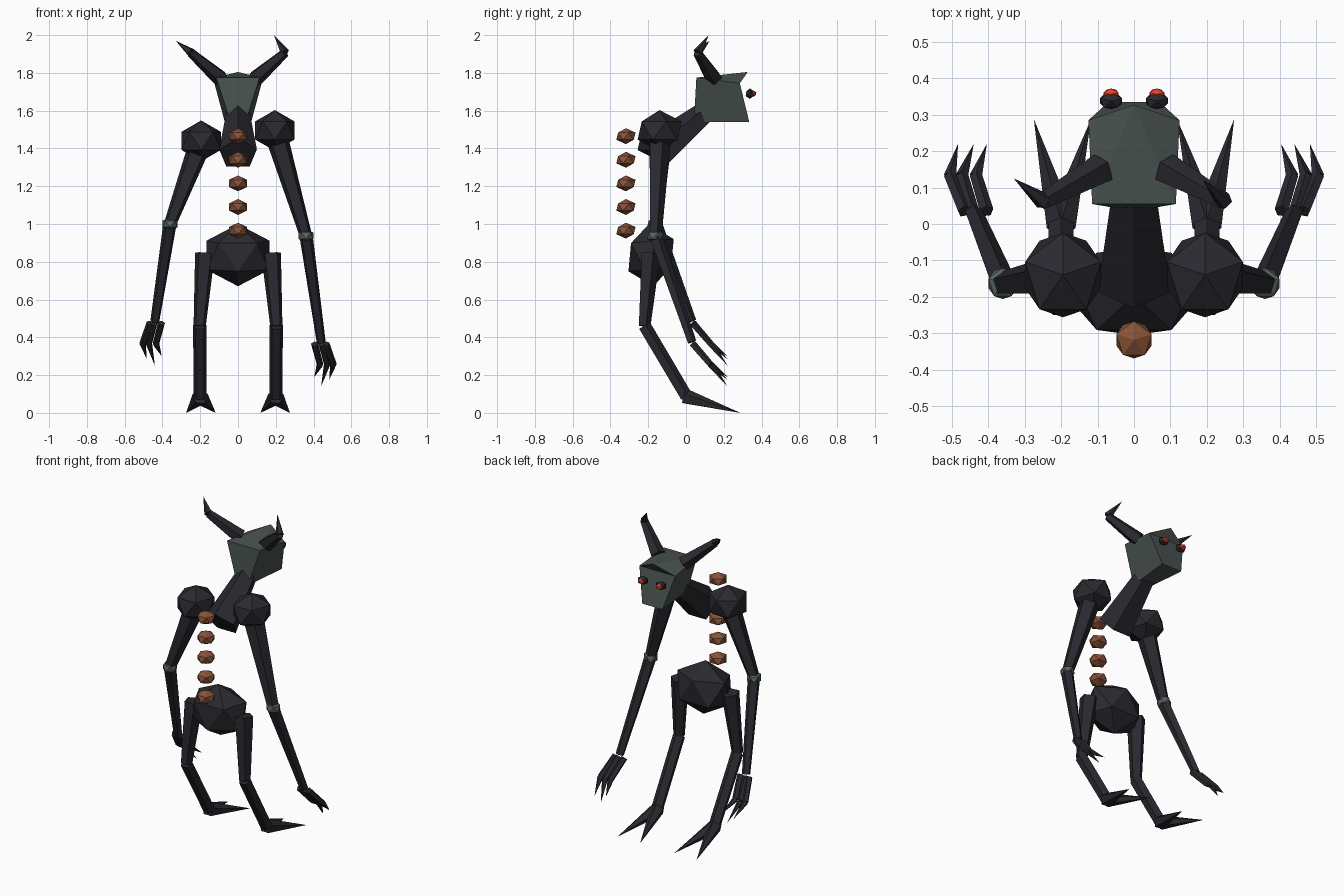
import bpy, bmesh, math
from mathutils import Vector, Matrix

if "Cube" in bpy.data.objects:
    bpy.data.objects.remove(bpy.data.objects["Cube"], do_unlink=True)


def material(name, rgb):
    m = bpy.data.materials.new(name)
    m.use_nodes = True
    m.diffuse_color = (*rgb, 1)
    bsdf = next(n for n in m.node_tree.nodes if n.type == 'BSDF_PRINCIPLED')
    bsdf.inputs["Base Color"].default_value = (*rgb, 1)
    bsdf.inputs["Roughness"].default_value = 0.9
    return m


HIDE = material("dark hide", (0.022, 0.022, 0.029))
SKULL = material("grey green skull", (0.065, 0.085, 0.078))
JOINT = material("pale joint", (0.095, 0.13, 0.12))
RUST = material("rust bone", (0.25, 0.085, 0.04))
RED = material("red eye", (0.8, 0.05, 0.025))


def finish(name, bm, mat):
    bmesh.ops.recalc_face_normals(bm, faces=bm.faces)
    mesh = bpy.data.meshes.new(name)
    bm.to_mesh(mesh)
    bm.free()
    mesh.materials.append(mat)
    obj = bpy.data.objects.new(name, mesh)
    bpy.context.collection.objects.link(obj)
    return obj


def ball(name, centre, radii, mat, tilt=0):
    """Twenty-sided ball stretched along the axes."""
    bm = bmesh.new()
    bmesh.ops.create_icosphere(bm, subdivisions=1, radius=1)
    turn = Matrix.Rotation(tilt, 4, 'X') @ Matrix.Rotation(math.pi / 2, 4, 'Z')
    bmesh.ops.transform(bm, verts=bm.verts, matrix=turn)
    bmesh.ops.scale(bm, verts=bm.verts, vec=radii)
    bmesh.ops.translate(bm, verts=bm.verts, vec=centre)
    return finish(name, bm, mat)


def limb(name, a, b, r1, r2, mat=HIDE, sides=5):
    """Tapered five-sided segment from a to b, ridge on its back."""
    a, b = Vector(a), Vector(b)
    d = (b - a).normalized()
    u = Vector((1, 0, 0))
    u = (u - d * u.dot(d)).normalized()
    v = u.cross(d)
    bm = bmesh.new()
    bmesh.ops.create_cone(bm, cap_ends=True, segments=sides, radius1=r1,
                          radius2=r2, depth=(b - a).length)
    # local ridge (+y) lines up with v
    bmesh.ops.transform(bm, verts=bm.verts, matrix=Matrix.Rotation(
        0 if bm.verts[:][0].co.y > 0 else math.pi, 4, 'Z'))
    frame = Matrix((-u, v, d)).transposed().to_4x4()
    frame.translation = (a + b) / 2
    bmesh.ops.transform(bm, verts=bm.verts, matrix=frame)
    return finish(name, bm, mat)


def chain(name, points, radii):
    for i in range(len(points) - 1):
        limb(f"{name}_{i + 1}", points[i], points[i + 1], radii[i], radii[i + 1])


# Body
ball("pelvis", (0, -0.185, 0.835), (0.195, 0.14, 0.165), HIDE, 0.08)
limb("neck", (0, -0.165, 1.37), (0, 0.1, 1.585), 0.105, 0.063)
for i in range(5):
    ball(f"spine_bone_{i + 1}", (0, -0.318, 0.965 + 0.125 * i),
         (0.057, 0.057, 0.042), RUST)

# Head: wedge narrowing downwards, with a pointed brow over the face
bm = bmesh.new()
corner = {}
for s in (-1, 1):
    for key, (x, y, z) in {"back_top": (0.115, 0.055, 1.775),
                           "front_top": (0.125, 0.285, 1.745),
                           "back_low": (0.04, 0.042, 1.54),
                           "front_low": (0.07, 0.335, 1.54)}.items():
        corner[key, s] = bm.verts.new((s * x, y, z))
brow = bm.verts.new((0, 0.327, 1.805))
for s in (-1, 1):
    bm.faces.new([corner[k, s] for k in ("back_top", "front_top", "front_low", "back_low")])
    bm.faces.new((corner["back_top", s], corner["front_top", s], brow))
for p, q in (("back_top", "back_low"), ("back_low", "front_low"), ("front_low", "front_top")):
    bm.faces.new((corner[p, -1], corner[p, 1], corner[q, 1], corner[q, -1]))
for key in ("back_top", "front_top"):
    bm.faces.new((corner[key, -1], corner[key, 1], brow))
finish("head", bm, SKULL)

# Finger columns: base, knuckle and tip distance from the middle
FINGERS = ((0.465, 0.505, 0.483), (0.445, 0.472, 0.44), (0.405, 0.434, 0.404))

# Paired parts; the left arm hangs a little differently from the right
for s, side, shoulder_z, elbow_z, wrist_z, horn_tip in (
        (1, "left", 1.495, 0.937, 0.375, (0.19, 0.12, 2.0)),
        (-1, "right", 1.44, 1.0, 0.485, (-0.33, 0.125, 1.97))):
    # Eyes
    ball(f"{side}_eye_socket", (s * 0.063, 0.338, 1.69), (0.036, 0.025, 0.028), HIDE)
    ball(f"{side}_eye", (s * 0.063, 0.356, 1.69), (0.024, 0.018, 0.017), RED)

    # Horns
    chain(f"{side}_horn", [(s * 0.09, 0.15, 1.77), (s * 0.248, 0.062, 1.907), horn_tip],
          [0.045, 0.025, 0])

    # Arms
    shoulder = (s * 0.195, -0.14, shoulder_z)
    elbow = (s * 0.36, -0.163, elbow_z)
    wrist = (s * 0.44, 0.03, wrist_z)
    ball(f"{side}_shoulder", shoulder, (0.122, 0.13, 0.108), HIDE)
    limb(f"{side}_upper_arm", shoulder, elbow, 0.064, 0.034)
    ball(f"{side}_elbow", elbow, (0.046, 0.048, 0.038), JOINT)
    limb(f"{side}_forearm", elbow, wrist, 0.037, 0.025)
    for n, (base, knuckle, tip) in enumerate(FINGERS):
        tip_z = wrist_z - (0.2, 0.235, 0.185)[n]
        chain(f"{side}_finger_{n + 1}",
              [(s * base, 0.035, wrist_z - 0.01), (s * knuckle, 0.13, wrist_z - 0.12),
               (s * tip, 0.22, tip_z)], [0.02, 0.018, 0])

    # Legs
    knee = (s * 0.203, -0.222, 0.46)
    ankle = (s * 0.2, 0.0, 0.085)
    limb(f"{side}_thigh", (s * 0.175, -0.19, 0.845), knee, 0.055, 0.034)
    limb(f"{side}_shin", knee, ankle, 0.037, 0.036)
    for label, x in (("outer", 0.275), ("inner", 0.118)):
        limb(f"{side}_{label}_toe", (s * 0.2, -0.005, 0.085), (s * x, 0.288, 0), 0.043, 0)
